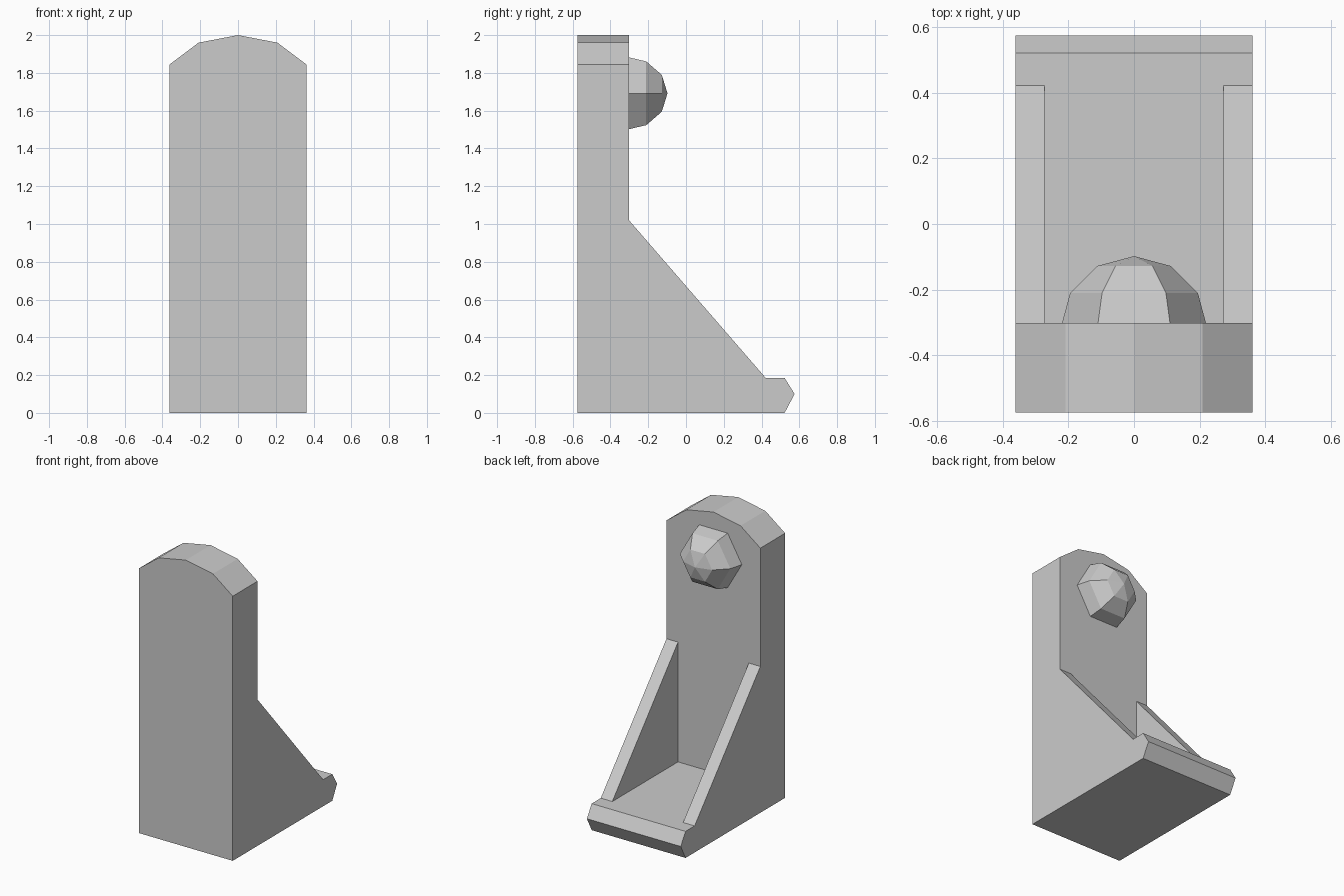
import bpy
import bmesh
from mathutils import Matrix, Vector

cube = bpy.data.objects.get("Cube")
if cube:
    bpy.data.objects.remove(cube, do_unlink=True)

grey = bpy.data.materials.new("light grey")
grey.use_nodes = True
colour = (0.6, 0.6, 0.6, 1)
grey.diffuse_color = colour
grey.node_tree.nodes["Principled BSDF"].inputs["Base Color"].default_value = colour

HALF_W, RIB_IN = 0.362, 0.273
FRONT, FACE = -0.575, -0.302
FLOOR = 0.185


def finish(name, bm):
    bmesh.ops.recalc_face_normals(bm, faces=bm.faces)
    mesh = bpy.data.meshes.new(name)
    bm.to_mesh(mesh)
    bm.free()
    mesh.materials.append(grey)
    obj = bpy.data.objects.new(name, mesh)
    bpy.context.collection.objects.link(obj)
    return obj


def extrude(name, points, direction):
    """Closed outline swept along a direction into a solid."""
    bm = bmesh.new()
    face = bm.faces.new([bm.verts.new(p) for p in points])
    out = bmesh.ops.extrude_face_region(bm, geom=[face], use_keep_orig=True)
    moved = [g for g in out["geom"] if isinstance(g, bmesh.types.BMVert)]
    bmesh.ops.translate(bm, verts=moved, vec=Vector(direction))
    return finish(name, bm)


# Upright plate with a faceted arched top
arch = [(-HALF_W, 0), (HALF_W, 0), (HALF_W, 1.845), (0.209, 1.96),
        (0, 2), (-0.209, 1.96), (-HALF_W, 1.845)]
extrude("upright_plate", [(x, FRONT, z) for x, z in arch], (0, FACE - FRONT, 0))

# Foot with a pointed nose edge
foot = [(FACE, 0), (0.522, 0), (0.575, 0.1), (0.522, FLOOR), (FACE, FLOOR)]
extrude("foot", [(-HALF_W, y, z) for y, z in foot], (2 * HALF_W, 0, 0))

# Triangular side ribs
rib = [(FACE, FLOOR), (0.422, FLOOR), (FACE, 1.02)]
for side, name in ((1, "left_rib"), (-1, "right_rib")):
    extrude(name, [(side * RIB_IN, y, z) for y, z in rib],
            (side * (HALF_W - RIB_IN), 0, 0))

# Six-sided faceted knob, half sunk into the plate
bm = bmesh.new()
bmesh.ops.create_uvsphere(bm, u_segments=6, v_segments=6, radius=0.225)
turn = Matrix(((0, 1, 0), (0, 0, 1), (1, 0, 0))).to_4x4()
bmesh.ops.transform(bm, matrix=turn, verts=bm.verts)
knob = finish("knob", bm)
knob.location = (0, -0.323, 1.692)
